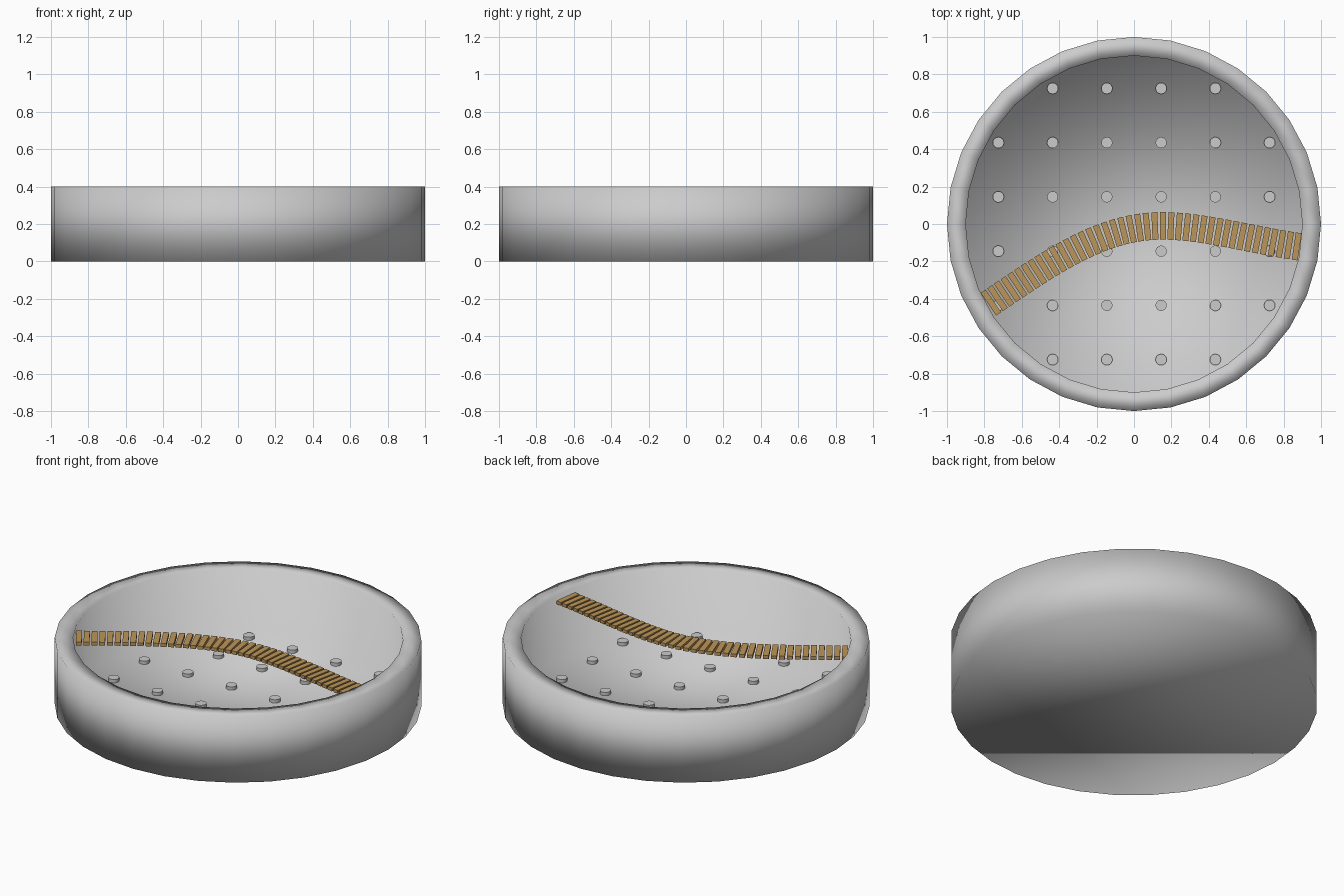
import bpy, bmesh, math
from mathutils import Vector, Matrix
from mathutils.geometry import interpolate_bezier

if "Cube" in bpy.data.objects:
    bpy.data.objects.remove(bpy.data.objects["Cube"])


def make_object(name, bm, smooth=False):
    bmesh.ops.recalc_face_normals(bm, faces=bm.faces)
    for f in bm.faces:
        f.smooth = smooth
    mesh = bpy.data.meshes.new(name)
    bm.to_mesh(mesh)
    bm.free()
    obj = bpy.data.objects.new(name, mesh)
    bpy.context.collection.objects.link(obj)
    return obj


# Round basin: 32-sided profile rings, closed by a bottom and a floor
SIDES = 32
bm = bmesh.new()
rings = []
for r, z in [(1, 0), (1, 0.4), (0.9, 0.4), (0.9, 0.01)]:
    rings.append([bm.verts.new((r * math.cos(2 * math.pi * i / SIDES),
                                r * math.sin(2 * math.pi * i / SIDES), z))
                  for i in range(SIDES)])
for a, b in zip(rings, rings[1:]):
    for i in range(SIDES):
        j = (i + 1) % SIDES
        bm.faces.new((a[i], a[j], b[j], b[i]))
bm.faces.new(rings[0][::-1])
bm.faces.new(rings[-1])
make_object("basin", bm, smooth=True)

# Grid of small round pegs on the floor
STEP = 0.29
bm = bmesh.new()
for ix in range(6):
    for iy in range(6):
        x, y = (ix - 2.5) * STEP, (iy - 2.5) * STEP
        if math.hypot(x, y) < 0.87:
            bmesh.ops.create_cone(bm, cap_ends=True, segments=16, radius1=0.03,
                                  radius2=0.03, depth=0.025,
                                  matrix=Matrix.Translation((x, y, 0.0175)))
pegs = make_object("floor_pegs", bm, smooth=True)
bpy.context.view_layer.objects.active = pegs
pegs.select_set(True)
bpy.ops.object.shade_smooth_by_angle(angle=math.radians(40))

# Curved walkway of evenly spaced planks
Z = 0.36
knots = [Vector((-0.765, -0.42, Z)), Vector((0.15, -0.01, Z)), Vector((0.87, -0.12, Z))]
path = interpolate_bezier(knots[0], Vector((-0.44, -0.20, Z)),
                          Vector((-0.17, -0.01, Z)), knots[1], 100)
path += interpolate_bezier(knots[1], Vector((0.37, -0.01, Z)),
                           Vector((0.63, -0.085, Z)), knots[2], 100)[1:]
lengths = [0.0]
for a, b in zip(path, path[1:]):
    lengths.append(lengths[-1] + (b - a).length)

PLANKS = 42
bm = bmesh.new()
for n in range(PLANKS):
    d = lengths[-1] * n / (PLANKS - 1)
    k = next((i for i in range(len(path) - 1) if lengths[i + 1] >= d), len(path) - 2)
    seg = path[k + 1] - path[k]
    pos = path[k] + seg.normalized() * (d - lengths[k])
    mat = (Matrix.Translation(pos) @ Matrix.Rotation(math.atan2(seg.y, seg.x), 4, 'Z')
           @ Matrix.Diagonal((0.032, 0.147, 0.02, 1)))
    bmesh.ops.create_cube(bm, size=1, matrix=mat)
walkway = make_object("plank_walkway", bm)
wood = bpy.data.materials.new("wood")
wood.diffuse_color = (0.5, 0.3, 0.1, 1)
wood.use_nodes = True
wood.node_tree.nodes["Principled BSDF"].inputs["Base Color"].default_value = wood.diffuse_color
walkway.data.materials.append(wood)
